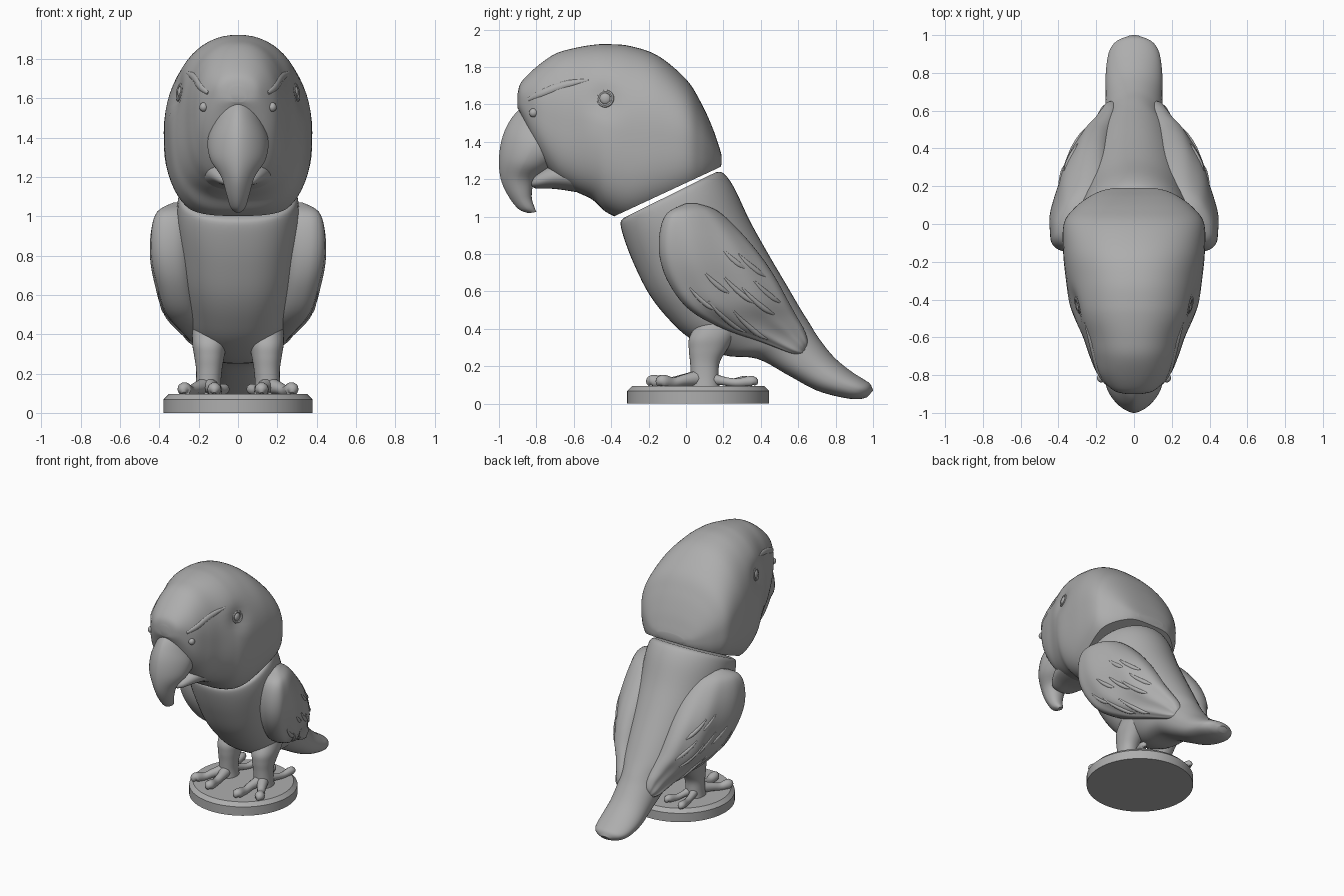
import bpy, bmesh, math
from mathutils import Vector
from mathutils.bvhtree import BVHTree

if "Cube" in bpy.data.objects:
    bpy.data.objects.remove(bpy.data.objects["Cube"])

GREY = bpy.data.materials.new("stone_grey")
GREY.diffuse_color = (0.42, 0.42, 0.42, 1)
GREY.use_nodes = True
GREY.node_tree.nodes["Principled BSDF"].inputs["Base Color"].default_value = GREY.diffuse_color


def finish(ob, mirror=False, angle=40):
    """Give the object its colour, shading and optional left-right copy."""
    ob.data.materials.clear()
    ob.data.materials.append(GREY)
    bpy.ops.object.select_all(action='DESELECT')
    ob.select_set(True)
    bpy.context.view_layer.objects.active = ob
    if mirror:
        # bake the placement so the mirror plane is x = 0
        bpy.ops.object.transform_apply(location=True, rotation=True, scale=True)
        ob.modifiers.new("mirror", 'MIRROR')
    bpy.ops.object.shade_smooth_by_angle(angle=math.radians(angle))
    return ob


def spline(rows, steps):
    """Smoothly resample a list of equal-length number rows."""
    out = []
    for i in range(len(rows) - 1):
        p = [rows[max(i - 1, 0)], rows[i], rows[i + 1], rows[min(i + 2, len(rows) - 1)]]
        for s in range(steps):
            t = s / steps
            out.append([0.5 * (2 * b + (c - a) * t + (2 * a - 5 * b + 4 * c - d) * t * t
                               + (3 * b - a - 3 * c + d) * t ** 3) for a, b, c, d in zip(*p)])
    return out + [list(rows[-1])]


def loft(name, rows, power=(2.2, 2.2), ripple=0, lean=0, mirror=False, cut=None, dent=None, n=48, steps=5):
    """Skin rows of (y, z, y, z, half width, x centre): low point, high point, width."""
    bm = bmesh.new()
    rings = []
    data = spline([tuple(r) + (0,) * (6 - len(r)) for r in rows], steps)
    for i, (y0, z0, y1, z1, w, xc) in enumerate(data):
        mid = Vector((xc, (y0 + y1) / 2, (z0 + z1) / 2))
        half = Vector((-lean * w, (y1 - y0) / 2, (z1 - z0) / 2))
        fade = i / len(data)
        ring = []
        for k in range(n):
            a = 2 * math.pi * k / n
            c, s = math.cos(a), math.sin(a)
            e = 2 / (power[1] if s > 0 else power[0])
            swell = 1 + ripple * fade * math.cos(8 * a + 5 * fade)
            x = math.copysign(abs(c) ** e, c) * max(w, 0.004) * swell
            ring.append(bm.verts.new(mid + half * math.copysign(abs(s) ** e, s) + Vector((x, 0, 0))))
        rings.append(ring)
    for r0, r1 in zip(rings, rings[1:]):
        for k in range(n):
            bm.faces.new((r0[k], r0[(k + 1) % n], r1[(k + 1) % n], r1[k]))
    bm.faces.new(rings[0])
    bm.faces.new(rings[-1])
    if cut:
        # slice off everything under the plane and close the opening
        res = bmesh.ops.bisect_plane(bm, geom=bm.verts[:] + bm.edges[:] + bm.faces[:],
                                     plane_co=cut[0], plane_no=cut[1], clear_inner=True)
        edges = [g for g in res['geom_cut'] if isinstance(g, bmesh.types.BMEdge)]
        bmesh.ops.holes_fill(bm, edges=edges, sides=0)
    if dent:
        # press shallow sockets into both sides
        y, z, radius, depth = dent
        for v in bm.verts:
            d = math.hypot(v.co.y - y, v.co.z - z) / radius
            v.co.x *= 1 - depth * math.exp(-d * d)
    bmesh.ops.recalc_face_normals(bm, faces=bm.faces)
    me = bpy.data.meshes.new(name)
    bm.to_mesh(me)
    bm.free()
    ob = bpy.data.objects.new(name, me)
    bpy.context.collection.objects.link(ob)
    return finish(ob, mirror)


def side_of(ob):
    """Return a function giving the outer x of a part at (y, z)."""
    me = ob.data
    tree = BVHTree.FromPolygons([v.co for v in me.vertices], [p.vertices for p in me.polygons])

    def outer(y, z):
        hit = tree.ray_cast(Vector((2, y, z)), Vector((-1, 0, 0)))[0]
        return hit.x if hit else None
    return outer


def tube(name, pts, mirror=True):
    """Rounded tapering tube through (x, y, z, radius) points."""
    cu = bpy.data.curves.new(name, 'CURVE')
    cu.dimensions = '3D'
    cu.bevel_depth, cu.bevel_resolution, cu.use_fill_caps = 1, 3, True
    sp = cu.splines.new('POLY')
    path = spline(pts, 5)
    sp.points.add(len(path) - 1)
    for p, q in zip(sp.points, path):
        p.co = (q[0], q[1], q[2], 1)
        p.radius = max(q[3], 0.002)
    ob = bpy.data.objects.new(name, cu)
    bpy.context.collection.objects.link(ob)
    bpy.ops.object.select_all(action='DESELECT')
    ob.select_set(True)
    bpy.context.view_layer.objects.active = ob
    bpy.ops.object.convert(target='MESH')
    return finish(bpy.context.object, mirror, 60)


def ridge(name, outer, pts, sink=0.4):
    """Low ridge of (y, z, radius) points laid on the side of a part."""
    laid = [(outer(y, z), y, z, r) for y, z, r in pts]
    laid = [(x - r * sink, y, z, r) for x, y, z, r in laid if x is not None]
    if len(laid) > 1:
        tube(name, laid)


def ball(name, loc, scale, mirror=True):
    bpy.ops.mesh.primitive_uv_sphere_add(segments=24, ring_count=14, location=loc)
    ob = bpy.context.object
    ob.name, ob.scale = name, scale
    return finish(ob, mirror)


# Round base with a bevelled upper edge
bpy.ops.mesh.primitive_cylinder_add(vertices=64, radius=0.38, depth=0.095, location=(0, 0.065, 0.0475))
base = bpy.context.object
base.name = "base"
bm = bmesh.new()
bm.from_mesh(base.data)
rim = [e for e in bm.edges if all(v.co.z > 0 for v in e.verts)]
bmesh.ops.bevel(bm, geom=rim, offset=0.027, segments=1, affect='EDGES')
bm.to_mesh(base.data)
bm.free()
finish(base, angle=30)

# Body running from the flat neck down to the tail tip
loft("body_and_tail", [
    (-.33, .995, .165, 1.24, .28), (-.35, .965, .205, 1.228, .302), (-.33, .88, .26, 1.15, .31),
    (-.28, .75, .34, .98, .30), (-.2, .59, .44, .80, .285), (-.1, .46, .54, .63, .26),
    (.02, .35, .61, .51, .235), (.2, .26, .66, .43, .185), (.38, .24, .71, .35, .16),
    (.55, .15, .79, .25, .15), (.70, .07, .88, .175, .15), (.85, .03, .95, .13, .135),
    (.93, .025, .985, .105, .10), (.97, .035, 1.0, .07, .04)], power=(2.4, 2.0))

# Head with eye sockets, sliced flat along the sloping neck
HEAD = [(-.90, 1.66, 1.58, .04), (-.88, 1.72, 1.54, .11), (-.8, 1.80, 1.36, .19), (-.7, 1.87, 1.21, .235),
        (-.6, 1.90, 1.14, .27), (-.5, 1.918, 1.09, .315), (-.42, 1.922, 1.02, .343), (-.3, 1.912, .98, .36),
        (-.15, 1.86, 1.02, .375), (0, 1.735, 1.085, .372), (.08, 1.61, 1.13, .32), (.14, 1.48, 1.19, .245),
        (.175, 1.38, 1.24, .175), (.19, 1.33, 1.28, .11)]
head = loft("head", [(y, lo, y, hi, w) for y, hi, lo, w in HEAD], power=(3.0, 2.2), n=64, steps=6,
            cut=(Vector((0, -.37, 1.008)), Vector((0, -.465, 1))), dent=(-.44, 1.62, .09, .1))
face = side_of(head)

# Hooked upper beak and short lower beak
loft("upper_beak", [
    (-.60, 1.51, -.86, 1.60, .115), (-.62, 1.41, -.93, 1.53, .13), (-.64, 1.33, -.98, 1.43, .155),
    (-.72, 1.265, -1.0, 1.31, .14), (-.805, 1.20, -.99, 1.20, .085), (-.825, 1.11, -.95, 1.11, .058),
    (-.81, 1.05, -.895, 1.04, .038), (-.80, 1.025, -.84, 1.018, .015)], power=(2.2, 1.6))
loft("lower_beak", [(-.825, 1.165, -.825, 1.19, .05), (-.80, 1.15, -.80, 1.225, .095),
                    (-.70, 1.148, -.70, 1.285, .15), (-.55, 1.125, -.55, 1.32, .20)])

# Wings leaning in over the back, with feather ripples toward the tips
wing = loft("wing", [
    (0, 1.07, .06, 1.07, .02, .305), (-.1, 1.02, .17, 1.03, .10, .298), (-.14, .92, .29, .92, .135, .29),
    (-.14, .78, .40, .79, .142, .284), (-.09, .64, .48, .67, .133, .268), (.02, .50, .54, .56, .12, .24),
    (.20, .40, .59, .47, .09, .19), (.40, .33, .63, .40, .06, .155), (.56, .27, .65, .34, .04, .135),
    (.62, .265, .645, .30, .02, .125)], power=(2.4, 2.2), ripple=0.09, lean=0.45, mirror=True, n=64)

# Staggered feather edges down each wing
outer = side_of(wing)
for y, z, length in [(.20, .82, .16), (.28, .80, .20), (.10, .70, .18), (.20, .68, .24), (.02, .62, .20),
                     (.30, .62, .24), (.12, .55, .28), (.36, .66, .2), (.25, .50, .26)]:
    ridge("feather_edge", outer, [(y + length * t * .72, z - length * t * (.85 - .25 * t), r)
                                  for t, r in [(0, .004), (.3, .014), (.7, .016), (1, .004)]], sink=.6)

# Legs widening into the belly
loft("leg", [(.08, .46, .36, .46, .09, .14), (.02, .36, .27, .36, .088, .145),
             (.015, .29, .22, .29, .077, .146), (.022, .22, .18, .22, .066, .147),
             (.025, .15, .175, .15, .064, .15), (.02, .09, .18, .09, .07, .15)], mirror=True)

# Two front toes and two rear toes on each foot
TOES = [((.13, -.02), (.12, -.18)), ((.21, -.01), (.275, -.13)),
        ((.12, .18), (.07, .32)), ((.18, .18), (.21, .355))]
for (x0, y0), (x1, y1) in TOES:
    mx, my = (x0 + x1) / 2, (y0 + y1) / 2
    r = .032 if y1 < 0 else .026
    tube("toe", [(.15, .09, .14, .05), (x0, y0, .125, r), (mx, my, .112, r * .9),
                 (x1, y1, .12, r * 1.1), (x1, y1 - .025 if y1 < 0 else y1 + .02, .1, .008)])

# Eyes with ringed lids, nostrils and brow ridges
ex = face(-.43, 1.63)
bpy.ops.mesh.primitive_torus_add(major_radius=.038, minor_radius=.011, major_segments=28, minor_segments=8,
                                 location=(ex, -.43, 1.63), rotation=(0, math.radians(80), math.radians(-15)))
bpy.context.object.name = "eyelid"
finish(bpy.context.object, True)
ball("eye", (ex - .006, -.43, 1.63), (.02, .033, .033))
ball("nostril", (face(-.81, 1.555) - .008, -.815, 1.555), (.022, .024, .024))
ridge("brow", face, [(-.84, 1.625, .012), (-.77, 1.655, .026), (-.65, 1.70, .028), (-.52, 1.73, .008)], sink=.8)
